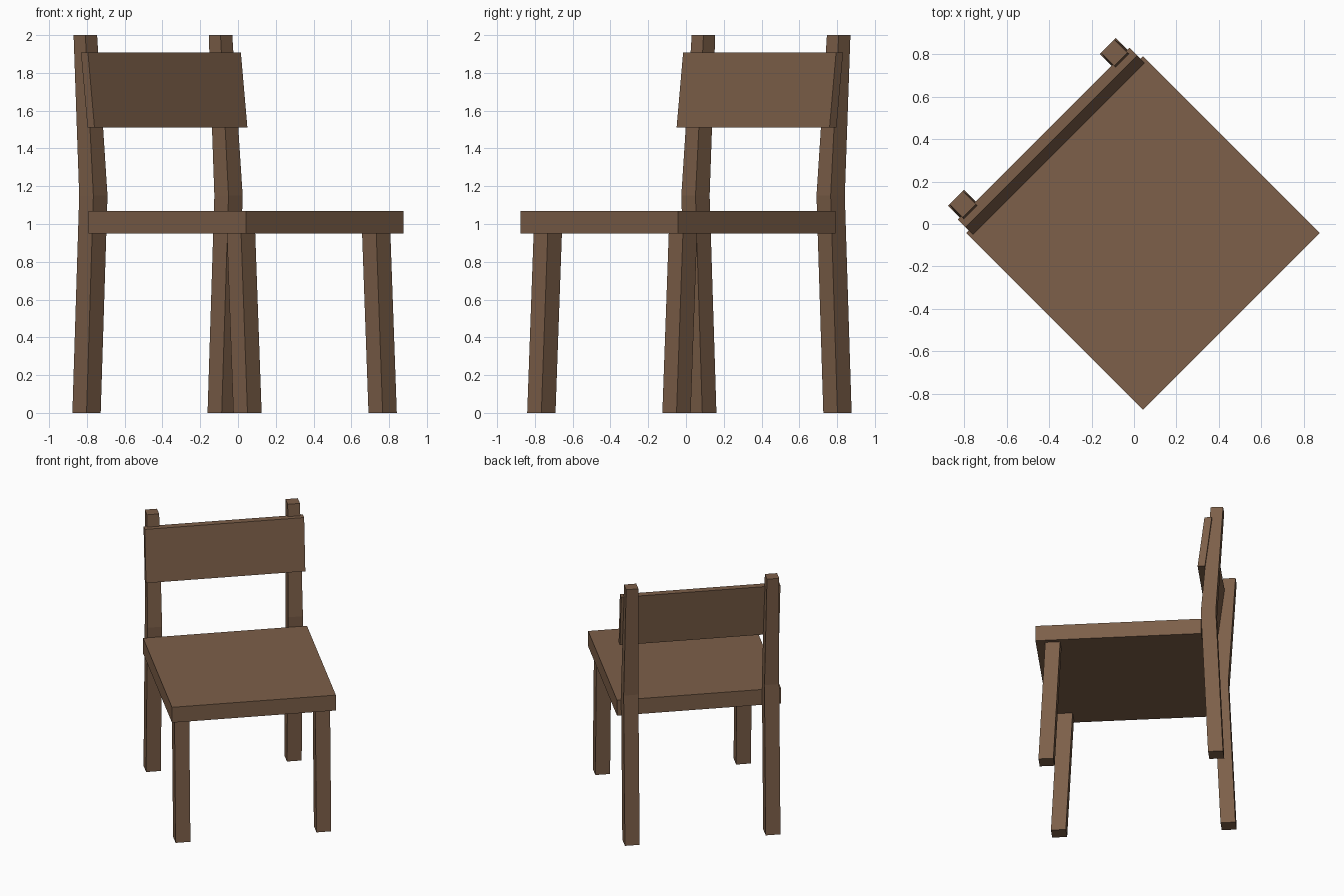
import bpy, bmesh
from mathutils import Matrix, Vector
from math import radians

if "Cube" in bpy.data.objects:
    bpy.data.objects.remove(bpy.data.objects["Cube"])

# The chair is laid out with u = forward, v = sideways, then turned 45 degrees
TURN = Matrix.Rotation(radians(-45), 4, 'Z')

wood = bpy.data.materials.new("brown wood")
wood.diffuse_color = (0.205, 0.116, 0.067, 1)
wood.use_nodes = True
wood.node_tree.nodes["Principled BSDF"].inputs["Base Color"].default_value = wood.diffuse_color


def loft(name, sections):
    """Solid through rectangles (u, v, z, size_u, size_v), bottom to top."""
    bm = bmesh.new()
    rings = []
    for u, v, z, du, dv in sections:
        rings.append([bm.verts.new(TURN @ Vector((u + a * du / 2, v + b * dv / 2, z)))
                      for a, b in ((-1, -1), (1, -1), (1, 1), (-1, 1))])
    bm.faces.new(rings[0][::-1])
    bm.faces.new(rings[-1])
    for low, high in zip(rings, rings[1:]):
        for i in range(4):
            j = (i + 1) % 4
            bm.faces.new((low[i], low[j], high[j], high[i]))
    bmesh.ops.recalc_face_normals(bm, faces=bm.faces)
    mesh = bpy.data.meshes.new(name)
    bm.to_mesh(mesh)
    bm.free()
    mesh.materials.append(wood)
    obj = bpy.data.objects.new(name, mesh)
    bpy.context.collection.objects.link(obj)
    return obj


# Seat board
loft("seat", [(0.06, 0, 0.95, 1.178, 1.178), (0.06, 0, 1.07, 1.178, 1.178)])

for side, s in (("left", -1), ("right", 1)):
    v = 0.506 * s
    # Front legs lean back slightly towards the seat
    loft(f"front_leg_{side}", [(0.577, v, 0, 0.106, 0.106),
                               (0.529, v, 0.95, 0.106, 0.106)])
    # Back legs bend above the seat and taper to the top
    loft(f"back_leg_{side}", [(-0.628, v, 0, 0.106, 0.106),
                              (-0.577, v, 1.15, 0.106, 0.106),
                              (-0.637, v, 2.0, 0.088, 0.088)])

# Backrest board, tilted with the posts
loft("backrest", [(-0.528, 0, 1.51, 0.052, 1.145),
                  (-0.577, 0, 1.907, 0.052, 1.145)])
